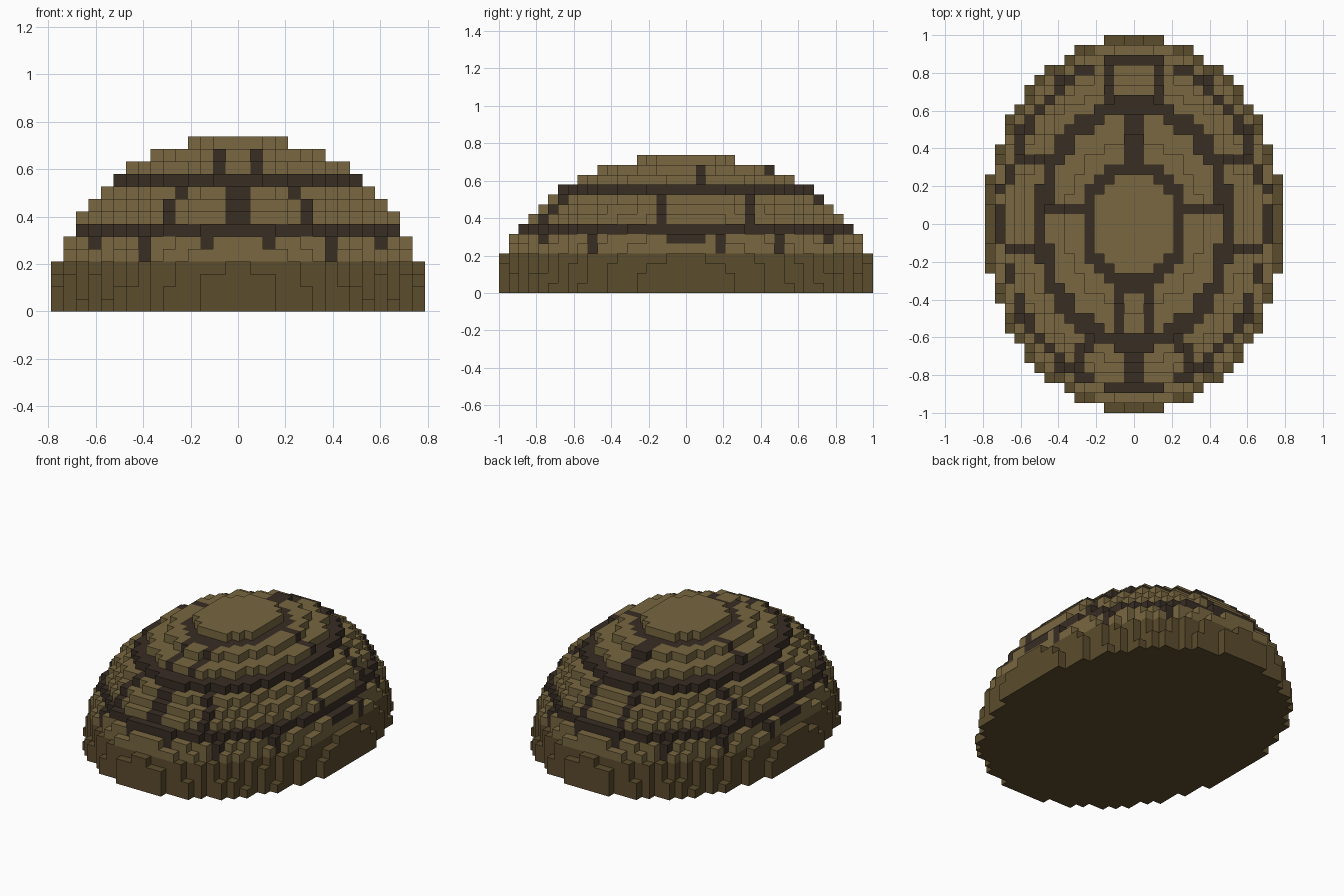
import bpy, bmesh, math

if "Cube" in bpy.data.objects:
    bpy.data.objects.remove(bpy.data.objects["Cube"], do_unlink=True)

# Block grid: 30 x 38 x 14 blocks, half of an ellipsoid
RX, RY, RZ, TOP = 15, 19, 13.5, 14
S = 2.0 / 38


def srgb(r, g, b):
    return tuple((c / 255 / 12.92 if c < 11 else ((c / 255 + 0.055) / 1.055) ** 2.4)
                 for c in (r, g, b)) + (1.0,)


def material(name, colour):
    mat = bpy.data.materials.new(name)
    mat.use_nodes = True
    mat.diffuse_color = colour
    bsdf = mat.node_tree.nodes["Principled BSDF"]
    bsdf.inputs["Base Color"].default_value = colour
    bsdf.inputs["Roughness"].default_value = 0.9
    return mat


def solid(i, j, k):
    """True when block (i, j, k) lies inside the dome."""
    if k < 0 or k >= TOP:
        return False
    return ((i + .5) / RX) ** 2 + ((j + .5) / RY) ** 2 + (k / RZ) ** 2 < 1


def is_seam(i, j, k):
    """Dark grooves: three rings joined by radial seams."""
    c = int(abs(i + .5))          # column counted from the middle
    if k == 13:
        return False
    if k in (6, 10):              # middle and lower rings
        return True
    if k >= 11:                   # upper ring around the cap and its spokes
        near_cap = any(solid(i + a, j + b, 13) for a in (-1, 0, 1) for b in (-1, 0, 1))
        return ((k == 12 and near_cap) or (j > 4 and c == 0) or (j == 1 and c >= 4)
                or (j < -5 and c == 1) or (j == -7 and c == 0))
    if k >= 7:                    # spokes between middle and lower rings
        side = c >= 9 and j in (-3, 6)
        back = j >= 11 and c == 2
        front = j < -8 and (c == 0 or c == (5 if k < 9 else 4))
        return side or back or front
    if k >= 4:                    # short ticks above the rim
        ends = abs(j + .5) > 14 and (c == 7 or (c == 2 and k == 5))
        sides = c >= 11 and (j in (-10, 3, 9) or (k == 5 and -2 <= j <= 1))
        corners = k == 5 and j in (-15, 14) and c >= 8
        return ends or sides or corners
    return False


def part_of(i, j, k):
    if k < 4:
        return "shell_rim"
    if is_seam(i, j, k):
        return "shell_seams"
    return "shell_cap" if k == 13 else "shell_scutes"


# Corner offsets of each block face, keyed by its outward direction
FACES = {
    (1, 0, 0): ((1, 0, 0), (1, 1, 0), (1, 1, 1), (1, 0, 1)),
    (-1, 0, 0): ((0, 1, 0), (0, 0, 0), (0, 0, 1), (0, 1, 1)),
    (0, 1, 0): ((1, 1, 0), (0, 1, 0), (0, 1, 1), (1, 1, 1)),
    (0, -1, 0): ((0, 0, 0), (1, 0, 0), (1, 0, 1), (0, 0, 1)),
    (0, 0, 1): ((0, 0, 1), (1, 0, 1), (1, 1, 1), (0, 1, 1)),
    (0, 0, -1): ((0, 1, 0), (1, 1, 0), (1, 0, 0), (0, 0, 0)),
}

tan = material("tan", srgb(120, 103, 64))
brown = material("rim_brown", srgb(91, 76, 45))
dark = material("dark_brown", srgb(56, 46, 36))
PARTS = {"shell_rim": brown, "shell_seams": dark, "shell_scutes": tan, "shell_cap": tan}
meshes = {name: bmesh.new() for name in PARTS}
corners = {name: {} for name in PARTS}

# Outer faces of every block go to the part the block belongs to
for i in range(-RX, RX):
    for j in range(-RY, RY):
        for k in range(TOP):
            if not solid(i, j, k):
                continue
            name = part_of(i, j, k)
            bm, known = meshes[name], corners[name]
            for (dx, dy, dz), quad in FACES.items():
                if solid(i + dx, j + dy, k + dz):
                    continue
                verts = []
                for a, b, c in quad:
                    key = (i + a, j + b, k + c)
                    if key not in known:
                        known[key] = bm.verts.new([v * S for v in key])
                    verts.append(known[key])
                bm.faces.new(verts)

for name, bm in meshes.items():
    mesh = bpy.data.meshes.new(name)
    bm.to_mesh(mesh)
    bm.free()
    mesh.materials.append(PARTS[name])
    bpy.context.collection.objects.link(bpy.data.objects.new(name, mesh))
